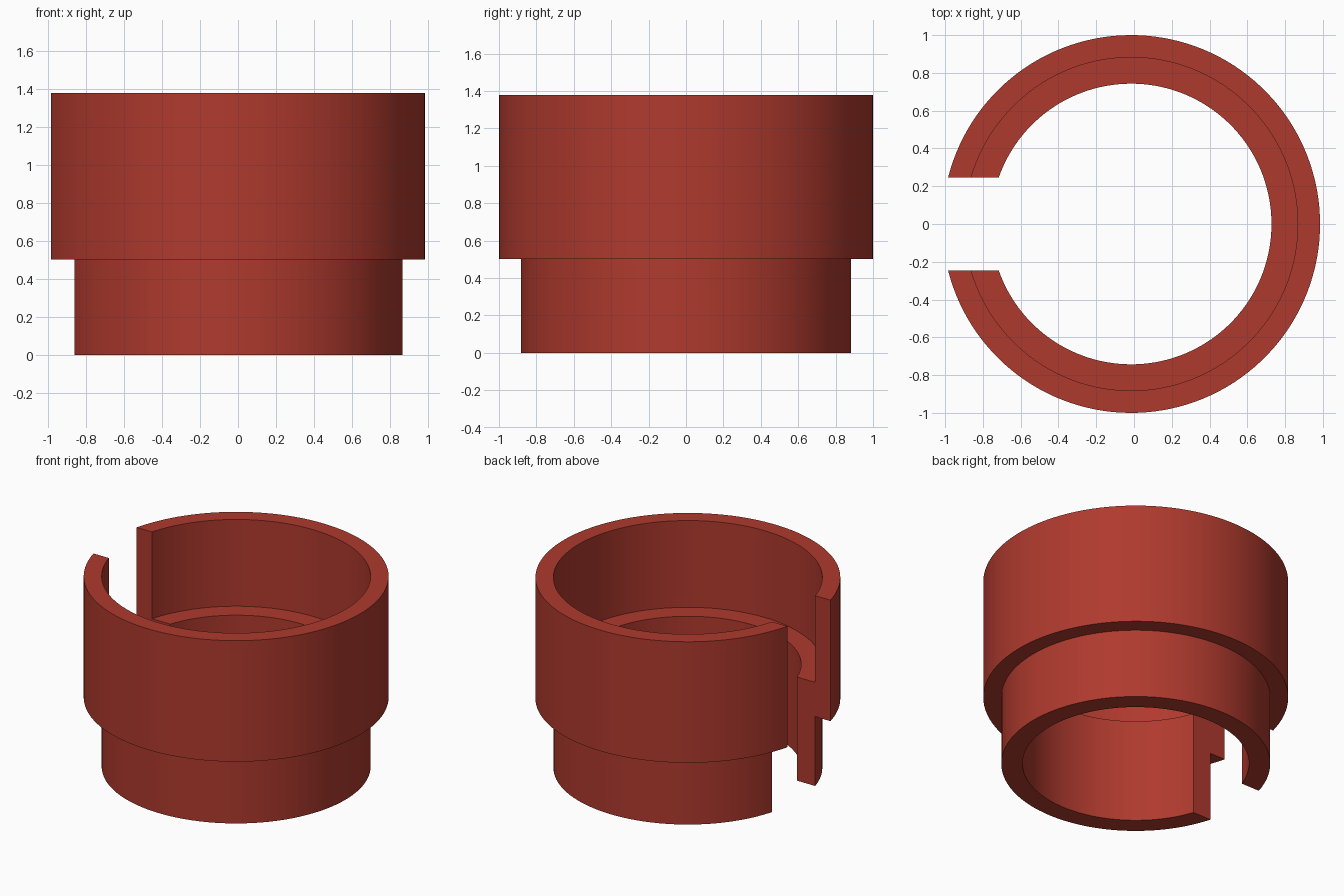
import bpy, bmesh, math

if "Cube" in bpy.data.objects:
    bpy.data.objects.remove(bpy.data.objects["Cube"])

CENTER_X = -0.015   # ring axis, offset because the slot trims the left side
SLOT = 0.247        # half width of the slot
STEPS = 128

# Wall cross-section (radius, height): wide upper collar on a narrower lower sleeve
profile = [(0.743, 0.0), (0.882, 0.0), (0.882, 0.502), (1.0, 0.502),
           (1.0, 1.378), (0.882, 1.378), (0.882, 0.75), (0.743, 0.75)]

red = bpy.data.materials.new("brick_red")
red.diffuse_color = (0.43, 0.042, 0.027, 1)
red.use_nodes = True
red.node_tree.nodes["Principled BSDF"].inputs["Base Color"].default_value = red.diffuse_color

bm = bmesh.new()
# Sweep the section round the axis; every radius stops exactly at the slot planes
rows = []
for i in range(STEPS + 1):
    t = 2 * i / STEPS - 1
    row = []
    for r, z in profile:
        a = t * (math.pi - math.asin(SLOT / r))
        row.append(bm.verts.new((CENTER_X + r * math.cos(a), r * math.sin(a), z)))
    rows.append(row)

n = len(profile)
for a, b in zip(rows, rows[1:]):
    for j in range(n):
        k = (j + 1) % n
        bm.faces.new((a[j], b[j], b[k], a[k]))

# Flat slot faces
bm.faces.new(rows[0])
bm.faces.new(rows[-1][::-1])
bmesh.ops.recalc_face_normals(bm, faces=bm.faces)

mesh = bpy.data.meshes.new("slotted_collar")
bm.to_mesh(mesh)
bm.free()
mesh.materials.append(red)
collar = bpy.data.objects.new("slotted_collar", mesh)
bpy.context.collection.objects.link(collar)

bpy.context.view_layer.objects.active = collar
collar.select_set(True)
bpy.ops.object.shade_smooth_by_angle(angle=math.radians(30))
